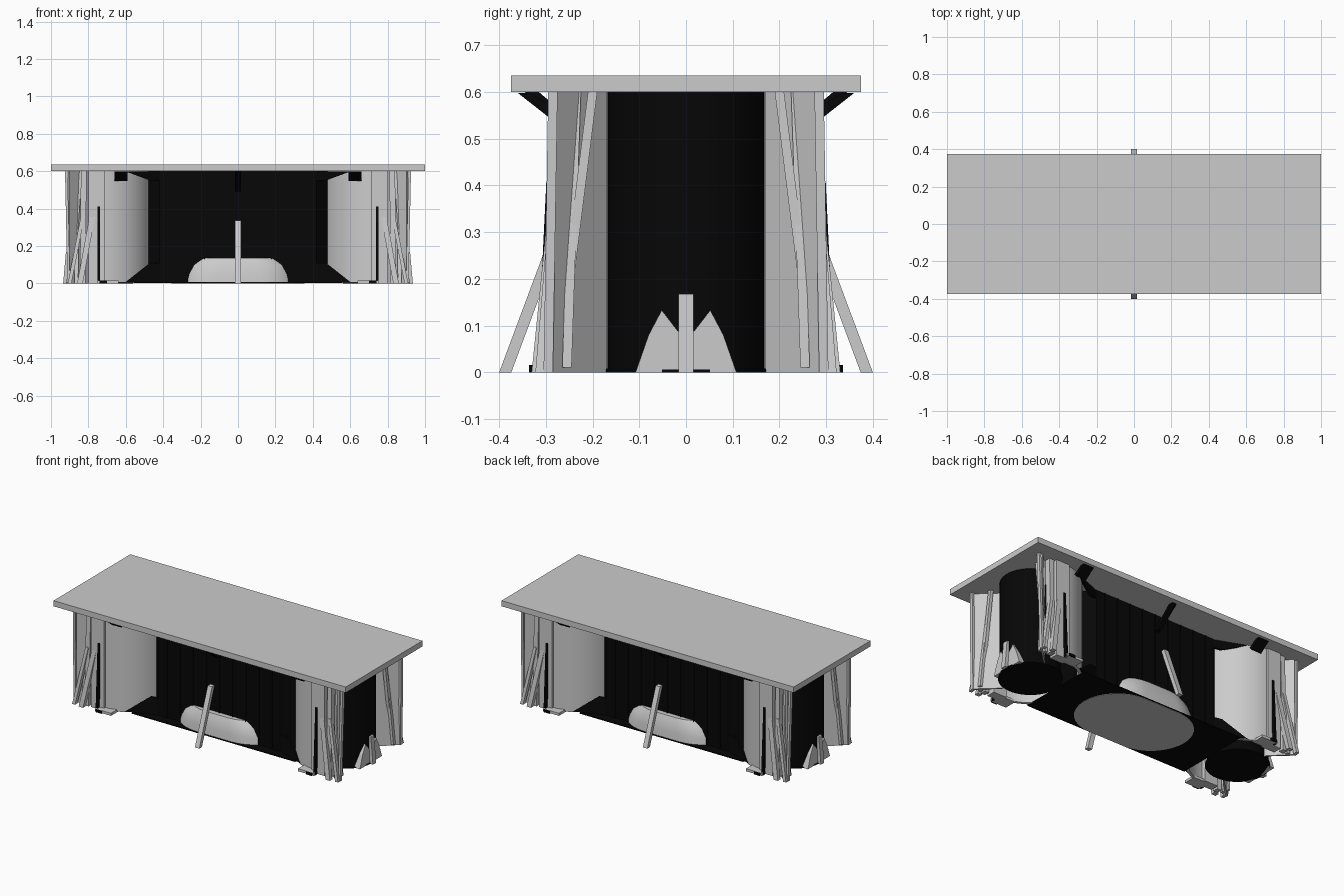
import bpy, bmesh
from math import sin, cos, pi, radians
from mathutils import Vector

if "Cube" in bpy.data.objects:
    bpy.data.objects.remove(bpy.data.objects["Cube"])

dark = bpy.data.materials.new("dark")
dark.diffuse_color = (0.002, 0.002, 0.002, 1)
dark.use_nodes = True
dark.node_tree.nodes["Principled BSDF"].inputs["Base Color"].default_value = dark.diffuse_color


def mesh(name, bm, mat=None, smooth=False):
    bmesh.ops.recalc_face_normals(bm, faces=bm.faces)
    me = bpy.data.meshes.new(name)
    bm.to_mesh(me)
    bm.free()
    ob = bpy.data.objects.new(name, me)
    bpy.context.collection.objects.link(ob)
    if mat:
        me.materials.append(mat)
    if smooth:
        bpy.ops.object.select_all(action='DESELECT')
        ob.select_set(True)
        bpy.context.view_layer.objects.active = ob
        bpy.ops.object.shade_smooth_by_angle(angle=radians(35))
    return ob


def prism(name, pts, direction, mat=None, smooth=False):
    """Extrude a closed outline of 3D points along a direction."""
    bm = bmesh.new()
    f = bm.faces.new([bm.verts.new(p) for p in pts])
    ext = bmesh.ops.extrude_face_region(bm, geom=[f])
    vs = [g for g in ext['geom'] if isinstance(g, bmesh.types.BMVert)]
    bmesh.ops.translate(bm, verts=vs, vec=direction)
    return mesh(name, bm, mat, smooth)


def box(name, lo, hi, mat=None):
    return prism(name, [(lo[0], lo[1], lo[2]), (hi[0], lo[1], lo[2]),
                        (hi[0], hi[1], lo[2]), (lo[0], hi[1], lo[2])],
                 (0, 0, hi[2] - lo[2]), mat)


def bar(name, p, q, wx, wy, mat=None):
    """Slanted bar with level cut ends."""
    p, q = Vector(p), Vector(q)
    c = [(-wx, -wy), (wx, -wy), (wx, wy), (-wx, wy)]
    return prism(name, [p + Vector((a / 2, b / 2, 0)) for a, b in c], q - p, mat)


def ring(cx, rx, ry, z, n=48):
    return [(cx + rx * cos(2 * pi * i / n), ry * sin(2 * pi * i / n), z) for i in range(n)]


def stadium(s, r, z, n=16):
    """Outline of a rounded slot along x."""
    right = [(s + r * cos(a), r * sin(a), z) for a in (pi * (i / n - .5) for i in range(n + 1))]
    return right + [(-x, -y, z) for x, y, z in right]


# table top
box("table_top", (-1, -.375, .6), (1, .375, .635))

# dark central body with chamfered ends, ribs and floor plate
body = [(.42, -.18), (.50, -.09), (.50, .09), (.42, .18)]
outline = body + [(-x, -y) for x, y in body]
prism("central_body", [(x, y, .005) for x, y in outline], (0, 0, .595), dark)
box("floor_plate", (-.56, -.24, .002), (.56, .24, .008), dark)
for sy in (-1, 1):
    for i in range(-4, 5):
        x = i * .09
        box("body_rib", (x - .003, sy * .181 - .004, .005),
            (x + .003, sy * .181 + .004, .6), dark)

# low central mound showing through the body walls
bm = bmesh.new()
levels = [(.12, .237, 0), (.115, .233, .05), (.10, .225, .10), (.075, .21, .135)]
rows = [[bm.verts.new(p) for p in stadium(*lv)] for lv in levels]
n = len(rows[0])
for a, b in zip(rows, rows[1:]):
    for i in range(n):
        j = (i + 1) % n
        bm.faces.new((a[i], a[j], b[j], b[i]))
bm.faces.new(rows[0])
bm.faces.new(rows[-1])
mesh("centre_mound", bm, None, True)

for sx in (-1, 1):
    # dark end cylinder with round base
    prism("end_cylinder", ring(sx * .74, .168, .168, .004), (0, 0, .596), dark, True)
    prism("end_base", ring(sx * .74, .178, .178, 0), (0, 0, .006), dark, True)
    # twin-peaked wedge and leaning post at the end
    prism("end_wedge", [(sx * .85, y, z) for y, z in
                        ((-.108, 0), (-.08, .08), (-.052, .133), (-.015, .085),
                         (.015, .085), (.052, .133), (.08, .08), (.108, 0))],
          (sx * .06, 0, 0))
    bar("end_post", (sx * .925, 0, 0), (sx * .91, 0, .168), .02, .032)

    for sy in (-1, 1):
        # curved light panel wrapping the end cylinder
        n = 24
        arc = [radians(92 + 84 * i / n) for i in range(n + 1)]
        outl = [(sx * (.74 + r * cos(a)), sy * r * sin(a), .004)
                for r, seq in ((.285, arc), (.268, arc[::-1])) for a in seq]
        prism("curved_panel", outl, (0, 0, .596), None, True)
        # dark corner gussets between body and panel, top and bottom
        for z0, z1 in ((.008, .11), (.598, .55)):
            prism("corner_gusset", [(sx * .42, sy * .18, z0), (sx * .60, sy * .25, z0),
                                    (sx * .47, sy * .19, z1), (sx * .42, sy * .18, z1)],
                  (0, sy * -.015, 0), dark)

        # upright corner column
        box("corner_column", (sx * .71, sy * .24, 0), (sx * .80, sy * .295, .6))
        # flared plank
        prism("flared_plank", [(sx * x, sy * y, 0) for x, y in
                               ((.785, .17), (.79, .185), (.90, .295), (.908, .285))],
              (0, 0, .6))
        # slender legs
        bar("thin_leg", (sx * .905, sy * .295, 0), (sx * .918, sy * .285, .6), .014, .02)
        bar("thin_leg", (sx * .885, sy * .255, .01), (sx * .84, sy * .235, .6), .016, .02)
        bar("thin_leg", (sx * .865, sy * .275, 0), (sx * .855, sy * .20, .6), .02, .02)
        bar("thin_leg", (sx * .83, sy * .28, 0), (sx * .825, sy * .265, .6), .03, .035)
        # short props
        bar("leaning_prop", (sx * .845, sy * .318, 0), (sx * .775, sy * .28, .38), .03, .025)
        bar("leaning_prop", (sx * .90, sy * .31, 0), (sx * .83, sy * .28, .36), .02, .025)
        bar("dark_prop", (sx * .745, sy * .31, 0), (sx * .745, sy * .29, .41), .014, .018, dark)
        # foot and bracket below the top
        box("foot", (sx * .64, sy * .25, 0), (sx * .75, sy * .328, .016))
        box("foot_end", (sx * .70, sy * .328, 0), (sx * .74, sy * .336, .016), dark)
        prism("top_bracket", [(sx * .59, sy * y, z) for y, z in
                              ((.28, .565), (.295, .547), (.36, .598), (.335, .598))],
              (sx * .07, 0, 0), dark)

# centre struts front and back
for sy in (-1, 1):
    bar("centre_strut", (0, sy * .387, 0), (0, sy * .262, .335), .03, .026)
    bar("upper_strut", (0, sy * .20, .49), (0, sy * .33, .6), .03, .03, dark)
